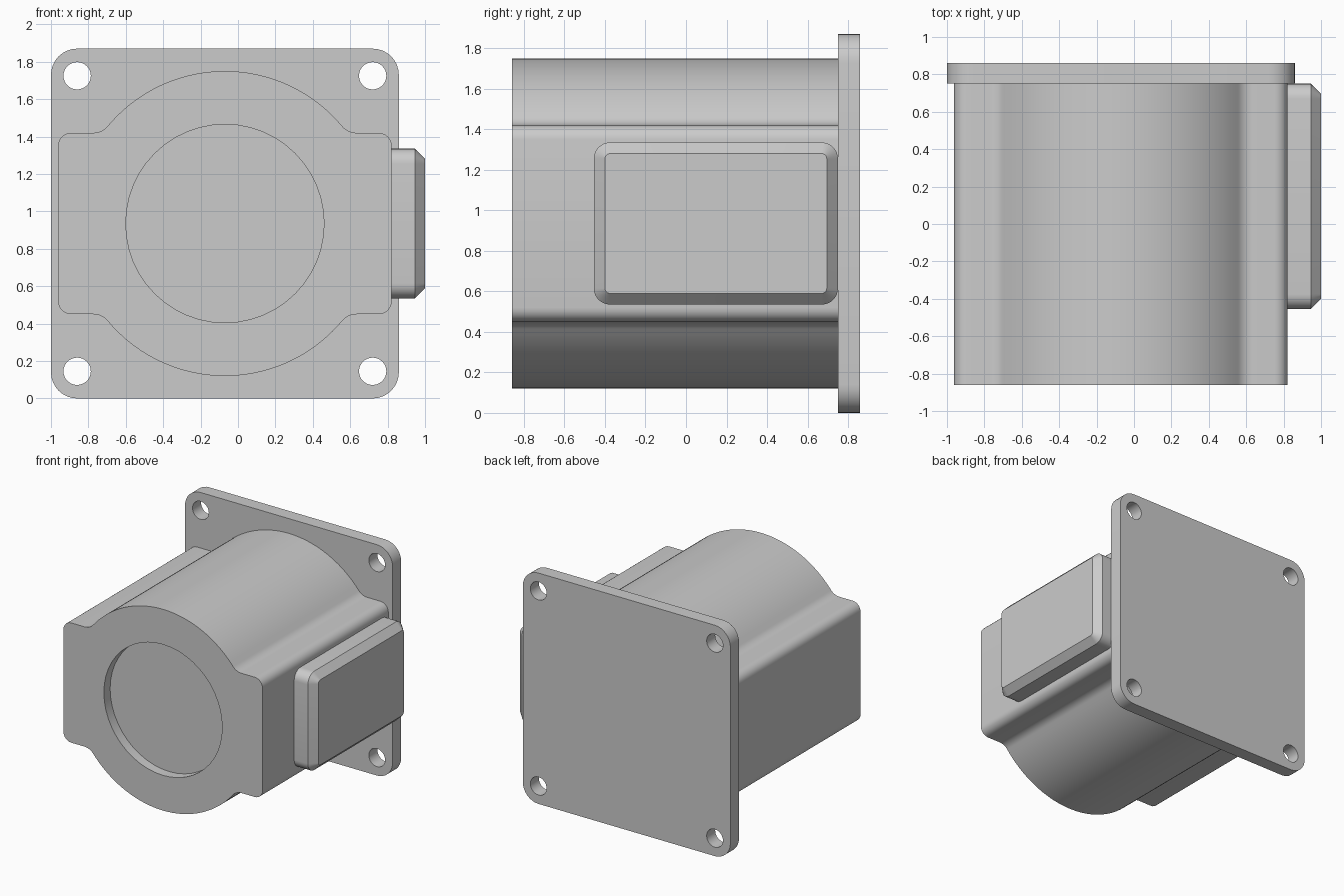
import bpy, bmesh
from math import sin, cos, pi, sqrt, atan2, radians
from mathutils import Vector

if "Cube" in bpy.data.objects:
    bpy.data.objects.remove(bpy.data.objects["Cube"])

grey = bpy.data.materials.new("light grey")
grey.use_nodes = True
grey.diffuse_color = (0.6, 0.6, 0.6, 1)
grey.node_tree.nodes["Principled BSDF"].inputs["Base Color"].default_value = (0.6, 0.6, 0.6, 1)

CX, CZ = -0.07, 0.935          # shared axis of motor body and flange


def arc(cx, cy, r, a0, a1, n):
    return [(cx + r * cos(a0 + (a1 - a0) * i / n), cy + r * sin(a0 + (a1 - a0) * i / n))
            for i in range(n + 1)]


def circle(cx, cy, r, n):
    return arc(cx, cy, r, 0, 2 * pi, n)[:-1]


def rounded_rect(x0, x1, y0, y1, r, n=8):
    pts = []
    corners = [(x1 - r, y1 - r), (x0 + r, y1 - r), (x0 + r, y0 + r), (x1 - r, y0 + r)]
    for k, (cx, cy) in enumerate(corners):
        pts += arc(cx, cy, r, k * pi / 2, (k + 1) * pi / 2, n)
    return pts


def loft(name, loops, to_world):
    """Join groups of rings, each a list of (outline, depth), into closed solids."""
    bm = bmesh.new()
    for rings in loops:
        vs = [[bm.verts.new(to_world(u, v, d)) for u, v in pts] for pts, d in rings]
        n = len(vs[0])
        for a, b in zip(vs, vs[1:]):
            for i in range(n):
                bm.faces.new((a[i], a[(i + 1) % n], b[(i + 1) % n], b[i]))
        bm.faces.new(vs[0][::-1])
        bm.faces.new(vs[-1])
    bmesh.ops.recalc_face_normals(bm, faces=bm.faces)
    mesh = bpy.data.meshes.new(name)
    bm.to_mesh(mesh)
    bm.free()
    mesh.materials.append(grey)
    ob = bpy.data.objects.new(name, mesh)
    bpy.context.collection.objects.link(ob)
    return ob


def cut(ob, cutter):
    mod = ob.modifiers.new("cut", "BOOLEAN")
    mod.operation, mod.solver, mod.object = "DIFFERENCE", "EXACT", cutter
    select(ob)
    bpy.ops.object.modifier_apply(modifier=mod.name)
    bpy.data.objects.remove(cutter)


def select(ob):
    bpy.ops.object.select_all(action="DESELECT")
    ob.select_set(True)
    bpy.context.view_layer.objects.active = ob


def along_y(u, v, d):
    return Vector((u, d, v))


def along_x(u, v, d):
    return Vector((d, u, v))


# Mounting flange with four bolt holes
flange_shape = rounded_rect(-1.0, 0.86, 0.0, 1.87, 0.14)
flange = loft("mounting_flange", [[(flange_shape, 0.75), (flange_shape, 0.86)]], along_y)
holes = []
for sx in (-1, 1):
    for sz in (-1, 1):
        c = circle(CX + sx * 0.79, CZ + sz * 0.79, 0.073, 32)
        holes.append([(c, 0.6), (c, 1.0)])
cut(flange, loft("bolt_hole_cutter", holes, along_y))

# Motor body: a cylinder blended into side blocks; one quarter of the outline, then mirrored
R, W, H, CORNER, FILLET = 0.815, 0.892, 0.485, 0.07, 0.10
fz = H + FILLET
fx = sqrt((R + FILLET) ** 2 - fz ** 2)
blend = atan2(fz, fx)
quarter = arc(W - CORNER, H - CORNER, CORNER, 0, pi / 2, 6)
quarter += arc(fx, fz, FILLET, -pi / 2, blend - pi, 8)
quarter += arc(0, 0, R, blend, pi / 2, 18)
half = quarter + [(-x, z) for x, z in quarter[-2::-1]]
outline = half + [(x, -z) for x, z in half[::-1]]
outline = [(CX + x, CZ + z) for x, z in outline]
body = loft("motor_body", [[(outline, -0.86), (outline, 0.76)]], along_y)
recess = circle(CX, CZ, 0.53, 48)
cut(body, loft("recess_cutter", [[(recess, -1.0), (recess, -0.78)]], along_y))

# Connector cover on the side, with a chamfered outer rim
base = rounded_rect(-0.455, 0.75, 0.535, 1.335, 0.08)
face = rounded_rect(-0.40, 0.695, 0.59, 1.28, 0.025)
cover = loft("connector_cover", [[(base, 0.80), (base, 0.945), (face, 1.0)]], along_x)

for ob in (flange, body, cover):
    select(ob)
    bpy.ops.object.shade_smooth_by_angle(angle=radians(30))
